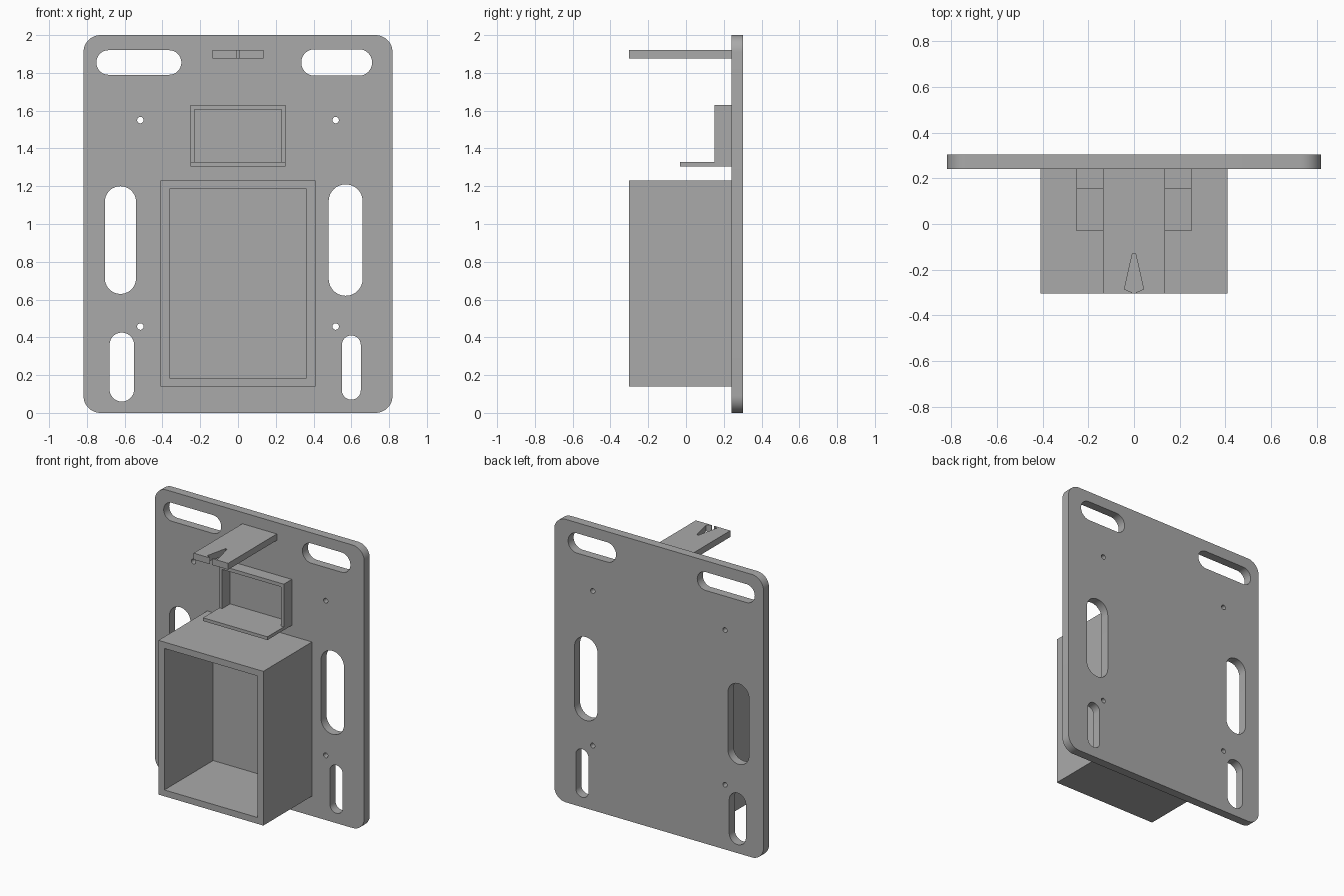
import bpy, bmesh, math
from mathutils import Matrix

cube = bpy.data.objects.get("Cube")
if cube:
    bpy.data.objects.remove(cube)

grey = bpy.data.materials.new("plain_grey")
grey.use_nodes = True
colour = (0.4, 0.4, 0.4, 1)
grey.diffuse_color = colour
grey.node_tree.nodes["Principled BSDF"].inputs["Base Color"].default_value = colour

PLATE_FRONT, PLATE_BACK, FRONT = 0.241, 0.303, -0.303


def rounded(x0, x1, z0, z1, radius=0, steps=12):
    """Rectangle outline, with arcs at the corners when radius is given."""
    if not radius:
        return [(x0, z0), (x1, z0), (x1, z1), (x0, z1)]
    centres = [(x1 - radius, z1 - radius), (x0 + radius, z1 - radius),
               (x0 + radius, z0 + radius), (x1 - radius, z0 + radius)]
    points = []
    for corner, (cx, cz) in enumerate(centres):
        for i in range(steps + 1):
            a = math.pi / 2 * (corner + i / steps)
            points.append((cx + radius * math.cos(a), cz + radius * math.sin(a)))
    return points


def slot(x0, x1, z0, z1):
    return rounded(x0, x1, z0, z1, min(x1 - x0, z1 - z0) / 2)


def extrude(name, outlines, lo, hi, upright=True):
    """Solid from an outer outline and holes; upright ones run along y, others along z."""
    curve = bpy.data.curves.new(name + "_profile", 'CURVE')
    curve.dimensions = '2D'
    curve.fill_mode = 'BOTH'
    curve.extrude = (hi - lo) / 2
    for outline in outlines:
        spline = curve.splines.new('POLY')
        spline.points.add(len(outline) - 1)
        for point, (u, v) in zip(spline.points, outline):
            point.co = (u, v, 0, 1)
        spline.use_cyclic_u = True
    helper = bpy.data.objects.new(name + "_profile", curve)
    mesh = bpy.data.meshes.new_from_object(helper)
    bpy.data.objects.remove(helper)
    bpy.data.curves.remove(curve)
    middle = (lo + hi) / 2
    if upright:
        mesh.transform(Matrix.Translation((0, middle, 0)) @ Matrix.Rotation(math.pi / 2, 4, 'X'))
    else:
        mesh.transform(Matrix.Translation((0, 0, middle)))
    bm = bmesh.new()
    bm.from_mesh(mesh)
    bmesh.ops.remove_doubles(bm, verts=bm.verts, dist=0.0001)
    bmesh.ops.recalc_face_normals(bm, faces=bm.faces)
    bm.to_mesh(mesh)
    bm.free()
    mesh.shade_smooth()
    mesh.set_sharp_from_angle(angle=math.radians(30))
    mesh.materials.clear()
    mesh.materials.append(grey)
    obj = bpy.data.objects.new(name, mesh)
    bpy.context.collection.objects.link(obj)
    return obj


# Back plate with strap slots and four screw holes
openings = [
    slot(-0.75, -0.30, 1.79, 1.92), slot(0.335, 0.71, 1.785, 1.925),
    slot(-0.705, -0.54, 0.63, 1.20), slot(0.48, 0.66, 0.62, 1.21),
    slot(-0.68, -0.55, 0.06, 0.425), slot(0.55, 0.65, 0.07, 0.41),
]
r = 0.017
for x in (-0.517, 0.517):
    for z in (0.457, 1.55):
        openings.append(slot(x - r, x + r, z - r, z + r))
extrude("back_plate", [rounded(-0.818, 0.818, 0, 2, 0.09)] + openings,
        PLATE_FRONT, PLATE_BACK)

# Large open-fronted box
extrude("storage_box", [rounded(-0.41, 0.41, 0.14, 1.23),
                        rounded(-0.363, 0.363, 0.185, 1.185)], FRONT, PLATE_FRONT)

# Small frame with a protruding shelf
extrude("small_frame", [rounded(-0.252, 0.252, 1.305, 1.63),
                        rounded(-0.23, 0.23, 1.328, 1.605)], 0.152, PLATE_FRONT)
extrude("frame_shelf", [rounded(-0.252, 0.252, 1.305, 1.328)], -0.031, 0.152)

# Top arm with a tapering notch that opens through a narrow slit
half = [(0.135, PLATE_FRONT), (0.135, FRONT), (0.008, FRONT),
        (0.008, -0.299), (0.042, -0.285), (0.007, -0.13)]
extrude("notched_arm", [half + [(-x, y) for x, y in reversed(half)]],
        1.875, 1.92, upright=False)
